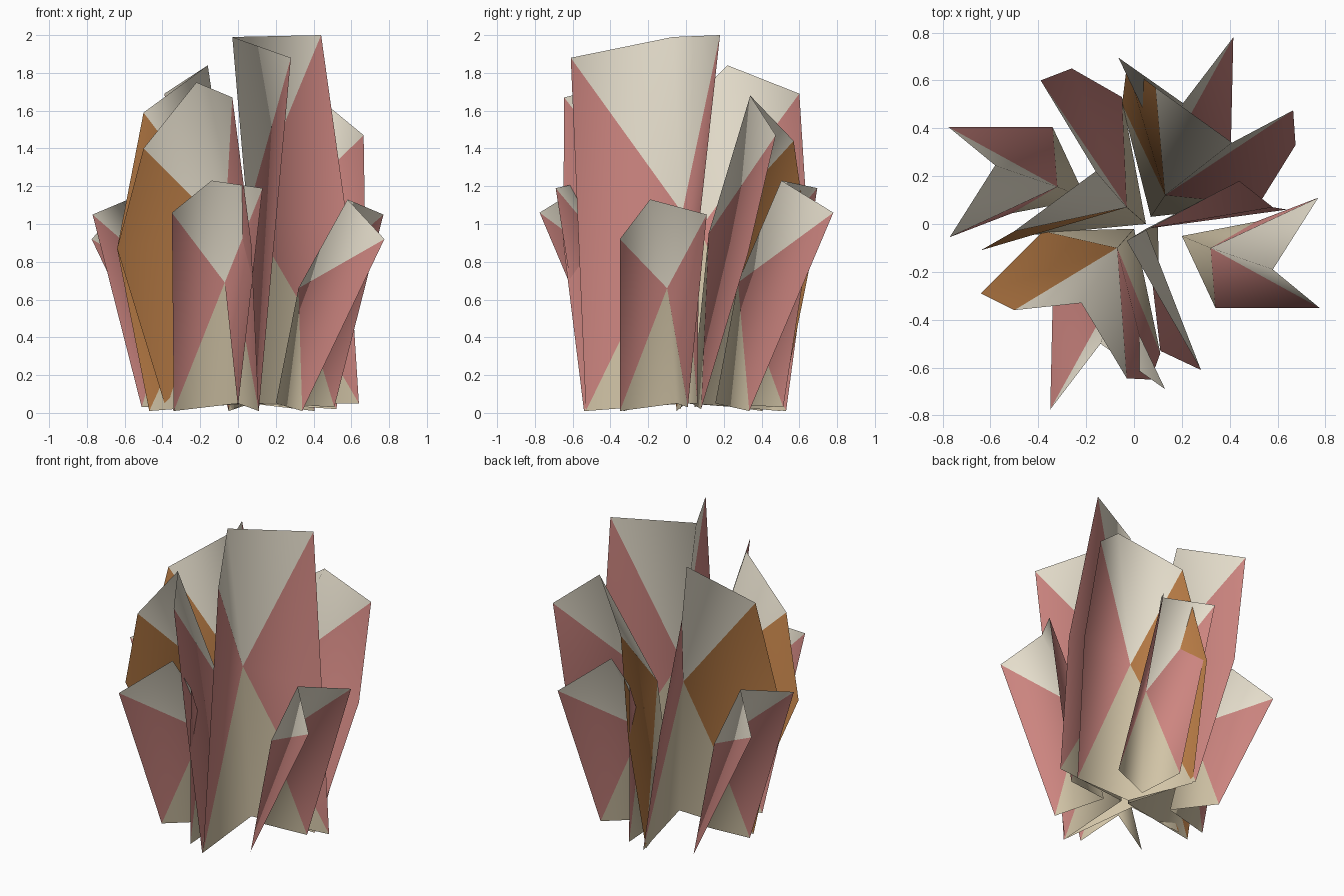
import bpy
from mathutils import Vector

if "Cube" in bpy.data.objects:
    bpy.data.objects.remove(bpy.data.objects["Cube"])


def material(name, rgb):
    m = bpy.data.materials.new(name)
    m.diffuse_color = (*rgb, 1)
    m.use_nodes = True
    m.node_tree.nodes["Principled BSDF"].inputs["Base Color"].default_value = m.diffuse_color
    return m


cream = material("cream", (0.82, 0.76, 0.63))
tan = material("tan", (0.65, 0.56, 0.39))
pink = material("pink", (0.62, 0.24, 0.22))
orange = material("orange", (0.48, 0.20, 0.06))


def leaf(name, left, right, mid, left_mat=pink, right_mat=pink):
    """Folded leaf: side edges listed top to bottom, mid = tip, crease, foot."""
    pts = list(mid) + list(left) + list(right)
    nl = len(left)
    li = list(range(3, 3 + nl))
    ri = list(range(3 + nl, 3 + nl + len(right)))
    # tip and foot triangles fan around the crease point (index 1)
    faces = [(1, 0, li[0]), (1, ri[0], 0), (1, li[-1], 2), (1, 2, ri[-1])]
    slots = [0, 0, 1, 1]
    for a, b in zip(li, li[1:]):
        faces.append((1, a, b))
        slots.append(2)
    for a, b in zip(ri, ri[1:]):
        faces.append((1, b, a))
        slots.append(3)
    me = bpy.data.meshes.new(name)
    me.from_pydata([Vector(p) for p in pts], [], faces)
    for m in (cream, tan, left_mat, right_mat):
        me.materials.append(m)
    for p, s in zip(me.polygons, slots):
        p.material_index = s
        p.use_smooth = True
    ob = bpy.data.objects.new(name, me)
    bpy.context.collection.objects.link(ob)
    return ob


def turned(pts, dx, dy):
    """Half turn about the vertical axis, then a small shift."""
    return [(dx - x, dy - y, z) for x, y, z in pts]


# Short outer leaves: two shapes, each repeated on the opposite side
short = {
    ("right", "left", 0.0, 0.055): (
        [(.775, -.35, .92), (.34, -.35, .01)],
        [(.77, .11, 1.05), (.51, .01, .03)],
        [(.58, -.19, 1.13), (.32, -.10, .66), (.20, -.05, .05)]),
    ("front", "back", 0.065, 0.005): (
        [(-.35, -.775, 1.06), (-.34, -.33, .01)],
        [(.13, -.69, 1.19), (0, -.51, .03)],
        [(-.14, -.50, 1.23), (-.07, -.27, .69), (0, -.15, .05)]),
}
for (near, far, dx, dy), parts in short.items():
    leaf("short_leaf_" + near, *parts)
    leaf("short_leaf_" + far, *[turned(p, dx, dy) for p in parts])

# Tall inner leaves
leaf("tall_leaf_right",
     [(.28, -.61, 1.88), (.11, -.53, .01)],
     [(.44, .18, 2.0), (.58, .07, 1.0), (.64, .06, .05)],
     [(-.03, -.07, 1.99), (.05, -.02, 1.06), (.10, 0, .05)])
leaf("tall_leaf_front",
     [(-.50, -.36, 1.40), (-.64, -.29, .87), (-.38, -.03, .02)],
     [(-.03, -.645, 1.67), (.07, -.65, .9), (.11, -.54, .01)],
     [(-.22, -.33, 1.75), (-.07, -.10, .97), (0, -.02, .05)], left_mat=orange)
leaf("tall_leaf_left",
     [(-.39, .60, 1.69), (-.26, .65, .9), (-.05, .53, .01)],
     [(-.50, -.03, 1.59), (-.64, -.11, .87), (-.47, -.05, .01)],
     [(-.16, .22, 1.84), (-.03, .07, .97), (.05, 0, .05)], right_mat=orange)
leaf("tall_leaf_back",
     [(.665, .475, 1.47), (.675, .33, .85), (.52, .08, .02)],
     [(.09, .57, 1.44), (-.03, .66, .8), (-.05, .50, .01)],
     [(.41, .34, 1.68), (.13, .12, .95), (.07, .03, .05)], right_mat=orange)
